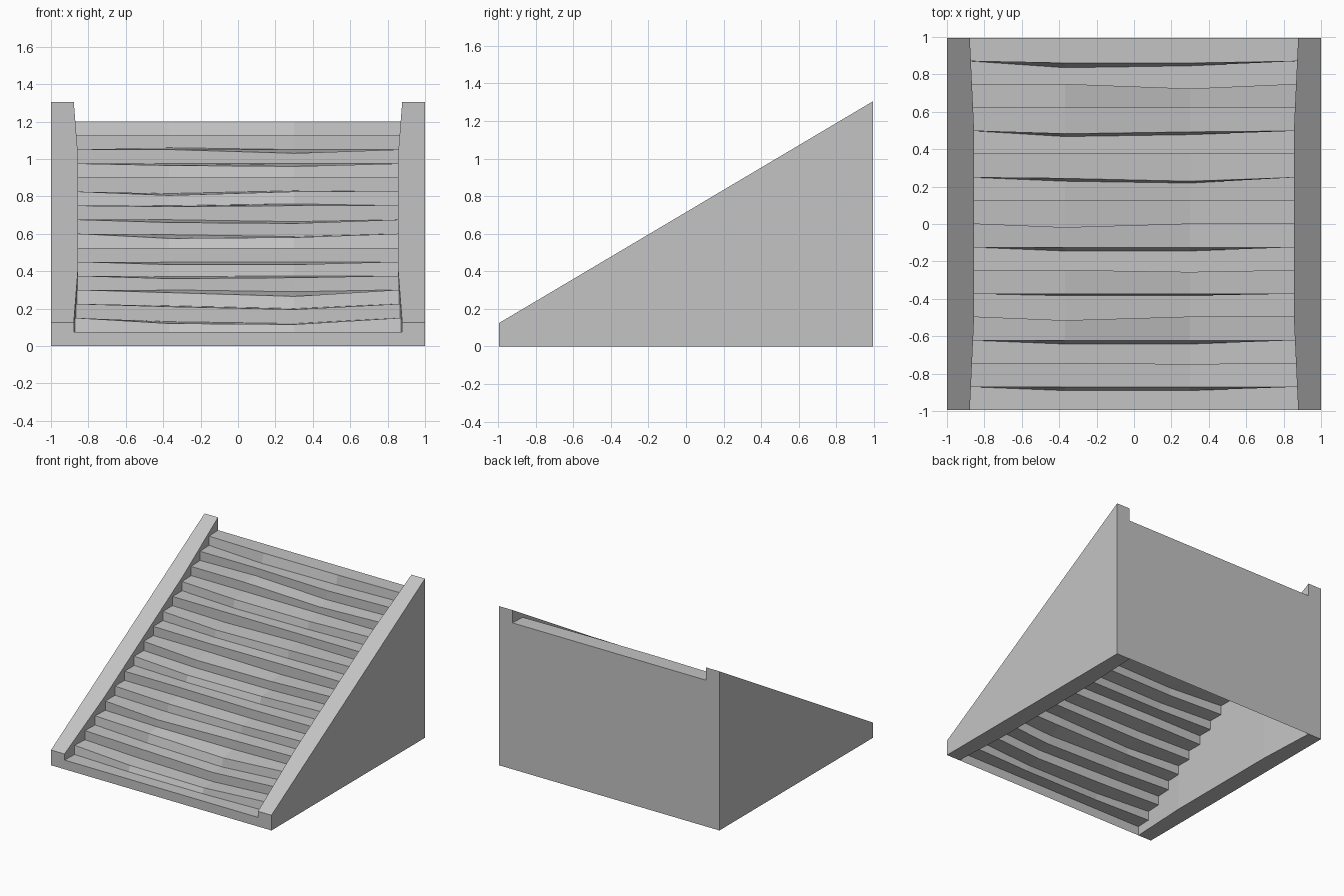
import bpy
import bmesh

STEPS = 16
HALF_DEPTH = 0.995
RISE = 0.075
RUN = 2 * HALF_DEPTH / STEPS
WORN_COLUMNS = (-0.37, 0.3)

# Wear on each step, in hundredths: (left column, right column)
nose_drop = {1: (-3, -3.5), 2: (-1.5, -3), 3: (-1.5, -3.5), 4: (-1.5, -1),
             5: (-1.5, -1.5), 7: (-2.5, -2), 8: (-1.5, -2), 9: (-.5, 0),
             10: (-2, 0), 12: (-1, -1.5), 13: (0, -2)}
tread_back_drop = {1: (-2, -3), 2: (-1, -2.5), 3: (0, -1), 4: (-.5, 0),
                   7: (-.5, -1.5), 8: (0, -1), 9: (0, 1), 10: (-1, .5),
                   13: (1, 0)}
nose_push = {2: (0, -.5), 4: (-2, 0), 6: (0, -1), 8: (-2, 0), 10: (-.5, -2),
             12: (-1.5, -.5), 14: (0, -2.5), 15: (-1, -1)}
riser_foot_push = {1: (-2, -2), 3: (-2, -2), 5: (-1, -1), 7: (-2, -2),
                   10: (-2, -3), 12: (-3, -2), 15: (-3.5, -2.5)}

scene_cube = bpy.data.objects.get("Cube")
if scene_cube:
    bpy.data.objects.remove(scene_cube, do_unlink=True)

stone = bpy.data.materials.new("grey stone")
stone.use_nodes = True
colour = (0.55, 0.55, 0.55, 1.0)
stone.diffuse_color = colour
stone.node_tree.nodes["Principled BSDF"].inputs["Base Color"].default_value = colour


def inner_x(y):
    """Inner face of the side walls, bowed slightly inwards."""
    flare = max(0.0, (abs(y) - 0.5) / (HALF_DEPTH - 0.5))
    return 0.855 + 0.023 * flare


def slope_z(y):
    """Height of the sloping wall top."""
    return 0.125 + 1.18 * (y + HALF_DEPTH) / (2 * HALF_DEPTH)


def finish(name, bm):
    mesh = bpy.data.meshes.new(name)
    bmesh.ops.recalc_face_normals(bm, faces=bm.faces)
    bm.to_mesh(mesh)
    bm.free()
    mesh.materials.append(stone)
    obj = bpy.data.objects.new(name, mesh)
    bpy.context.collection.objects.link(obj)
    return obj


def edge_row(bm, y, z, push=(0, 0), drop=(0, 0)):
    """One worn edge running across the stair."""
    side = inner_x(y)
    row = [bm.verts.new((-side, y, z))]
    for x, dy, dz in zip(WORN_COLUMNS, push, drop):
        row.append(bm.verts.new((x, y + dy / 100, z + dz / 100)))
    row.append(bm.verts.new((side, y, z)))
    return row


# Worn treads and risers with the back panel, hollow underneath
bm = bmesh.new()
none = (0, 0)
rows = []
for i in range(STEPS):
    y = -HALF_DEPTH + i * RUN
    push = nose_push.get(i, none)
    rows.append(edge_row(bm, y, i * RISE, riser_foot_push.get(i, push),
                         tread_back_drop.get(i - 1, none)))
    rows.append(edge_row(bm, y, (i + 1) * RISE, push, nose_drop.get(i, none)))
rows.append(edge_row(bm, HALF_DEPTH, STEPS * RISE))
rows.append(edge_row(bm, HALF_DEPTH, 0))
for lower, upper in zip(rows, rows[1:]):
    for k in range(len(lower) - 1):
        bm.faces.new((lower[k], lower[k + 1], upper[k + 1], upper[k]))
finish("worn_steps", bm)


# Solid sloping side walls
def side_wall(name, sign):
    bm = bmesh.new()
    sections = []
    for y in (-HALF_DEPTH, -0.5, 0.5, HALF_DEPTH):
        inner, top = inner_x(y), slope_z(y)
        corners = ((1, 0), (1, top), (inner, top), (inner, 0))
        sections.append([bm.verts.new((sign * x, y, z)) for x, z in corners])
    for a, b in zip(sections, sections[1:]):
        for k in range(len(a)):
            n = (k + 1) % len(a)
            bm.faces.new((a[k], a[n], b[n], b[k]))
    bm.faces.new(sections[0])
    bm.faces.new(sections[-1])
    finish(name, bm)


side_wall("left_wall", 1)
side_wall("right_wall", -1)
